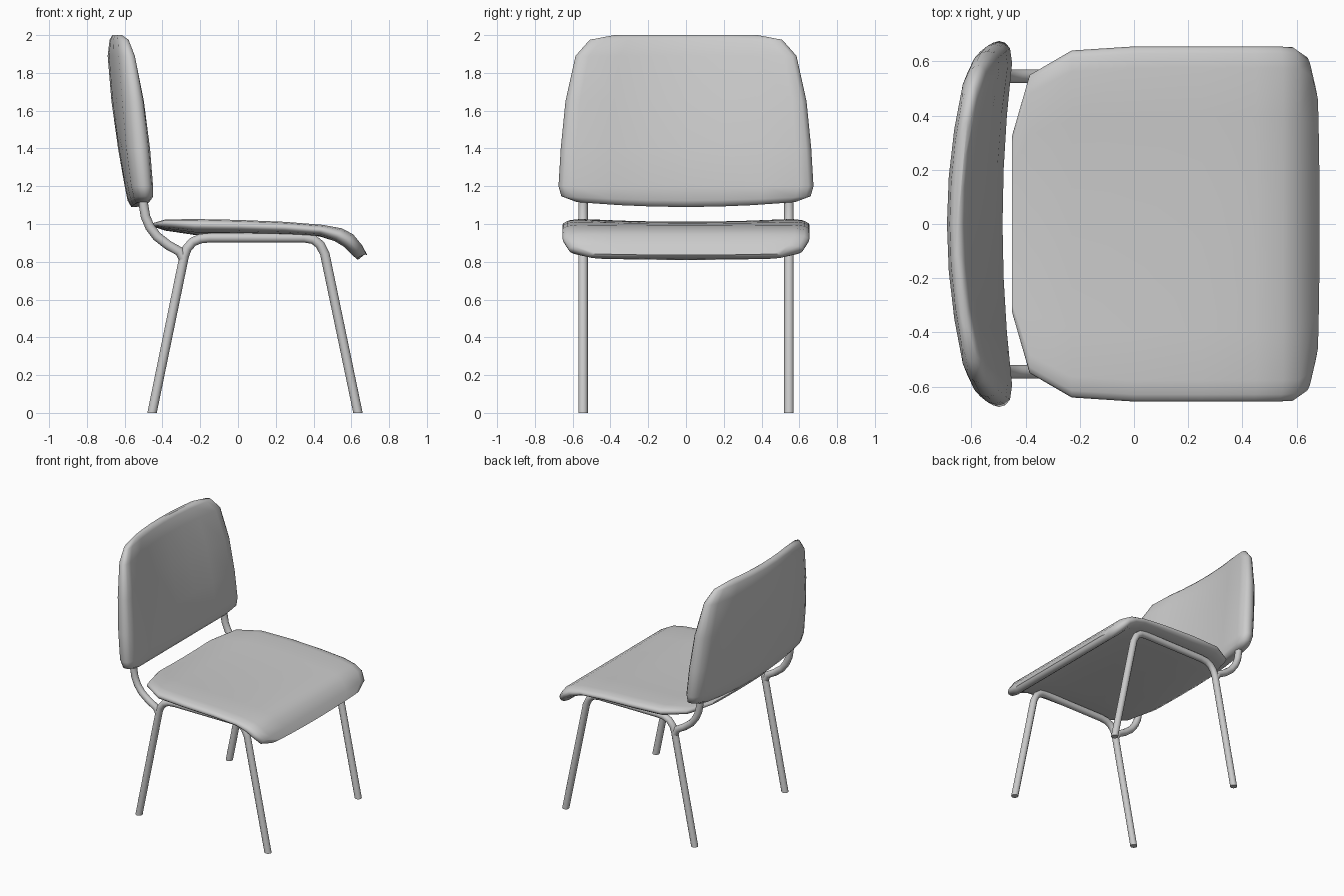
import bpy, bmesh
from mathutils import Vector

if "Cube" in bpy.data.objects:
    bpy.data.objects.remove(bpy.data.objects["Cube"])


def finish(name, bm, angle):
    bmesh.ops.recalc_face_normals(bm, faces=bm.faces)
    mesh = bpy.data.meshes.new(name)
    bm.to_mesh(mesh)
    bm.free()
    ob = bpy.data.objects.new(name, mesh)
    bpy.context.collection.objects.link(ob)
    bpy.ops.object.select_all(action='DESELECT')
    ob.select_set(True)
    bpy.context.view_layer.objects.active = ob
    bpy.ops.object.shade_smooth_by_angle(angle=angle)
    return ob


def loft(rings):
    bm = bmesh.new()
    loops = [[bm.verts.new(p) for p in ring] for ring in rings]
    n = len(loops[0])
    for a, b in zip(loops, loops[1:]):
        for i in range(n):
            j = (i + 1) % n
            bm.faces.new((a[i], a[j], b[j], b[i]))
    bm.faces.new(loops[0])
    bm.faces.new(loops[-1])
    return bm


def pad(name, stations):
    # station: one skin's x, z; other skin's x, z; half width; x bow and z bow by y squared
    half = [(0, 1), (.3, 1), (.6, 1), (.88, 1), (.96, .75), (.99, .4)]
    upper = [(-f, t) for f, t in half[:0:-1]] + half
    section = upper + [(1, 0)] + [(f, -t) for f, t in upper[::-1]] + [(-1, 0)]
    rings = []
    for xa, za, xb, zb, w, bow_x, bow_z in stations:
        a, b = Vector((xa, 0, za)), Vector((xb, 0, zb))
        mid, arm = (a + b) / 2, (a - b) / 2
        ring = []
        for f, t in section:
            y = f * w
            ring.append(mid + arm * t + Vector((bow_x * y * y, y, bow_z * y * y)))
        rings.append(ring)
    return finish(name, loft(rings), 1.2)


def tube(name, path, flat_ends, r=.025, sides=12):
    from math import cos, sin, tau
    pts = [Vector((x, 0, z)) for x, z in path]
    rings = []
    for i, p in enumerate(pts):
        t = (pts[min(i + 1, len(pts) - 1)] - pts[max(i - 1, 0)]).normalized()
        n = Vector((t.z, 0, -t.x))
        # feet are cut level with the floor
        if i in (0, len(pts) - 1) and flat_ends:
            n = Vector((1 if t.z > 0 else -1, 0, 0))
        rings.append([p + Vector((0, .545, 0)) + n * r * cos(tau * k / sides)
                      + Vector((0, r * sin(tau * k / sides), 0)) for k in range(sides)])
    ob = finish(name, loft(rings), .8)
    ob.modifiers.new("mirror", 'MIRROR').use_axis = (False, True, False)
    return ob


# Seat cushion, from rear edge to drooping front lip
pad("seat", [
    (-.45, 1.0, -.447, .985, .33, 0, .06),
    (-.385, 1.012, -.385, .965, .55, 0, .05),
    (-.23, 1.012, -.23, .942, .64, 0, .045),
    (0, 1.01, 0, .942, .655, 0, .035),
    (.25, 1.003, .25, .94, .655, 0, .025),
    (.45, .992, .43, .935, .655, 0, .01),
    (.55, .977, .51, .91, .655, 0, 0),
    (.61, .945, .56, .88, .652, 0, 0),
    (.655, .89, .605, .835, .62, 0, 0),
    (.685, .835, .635, .81, .52, -.03, .03),
])

# Curved backrest, from bottom edge to top edge
pad("backrest", [
    (-.565, 1.09, -.5, 1.09, .58, .1, .08),
    (-.585, 1.125, -.485, 1.125, .66, .1, .05),
    (-.6, 1.2, -.485, 1.2, .675, .1, 0),
    (-.635, 1.4, -.51, 1.4, .663, .13, 0),
    (-.67, 1.65, -.555, 1.65, .638, .18, 0),
    (-.69, 1.89, -.605, 1.89, .585, .22, 0),
    (-.68, 1.975, -.625, 1.975, .51, .22, 0),
    (-.665, 2.0, -.64, 2.0, .38, .22, 0),
])

# Bent leg tubes, one per side
tube("leg_frame", [
    (-.455, 0), (-.285, .83), (-.27, .87), (-.24, .905), (-.2, .922), (-.15, .927),
    (.35, .927), (.4, .918), (.435, .89), (.46, .84), (.635, 0)], True)

# Tubes holding the backrest, branching off the rear legs
tube("back_support", [
    (-.287, .81), (-.31, .855), (-.37, .888), (-.43, .935), (-.467, .985),
    (-.49, 1.04), (-.5, 1.1), (-.503, 1.17)], False)
